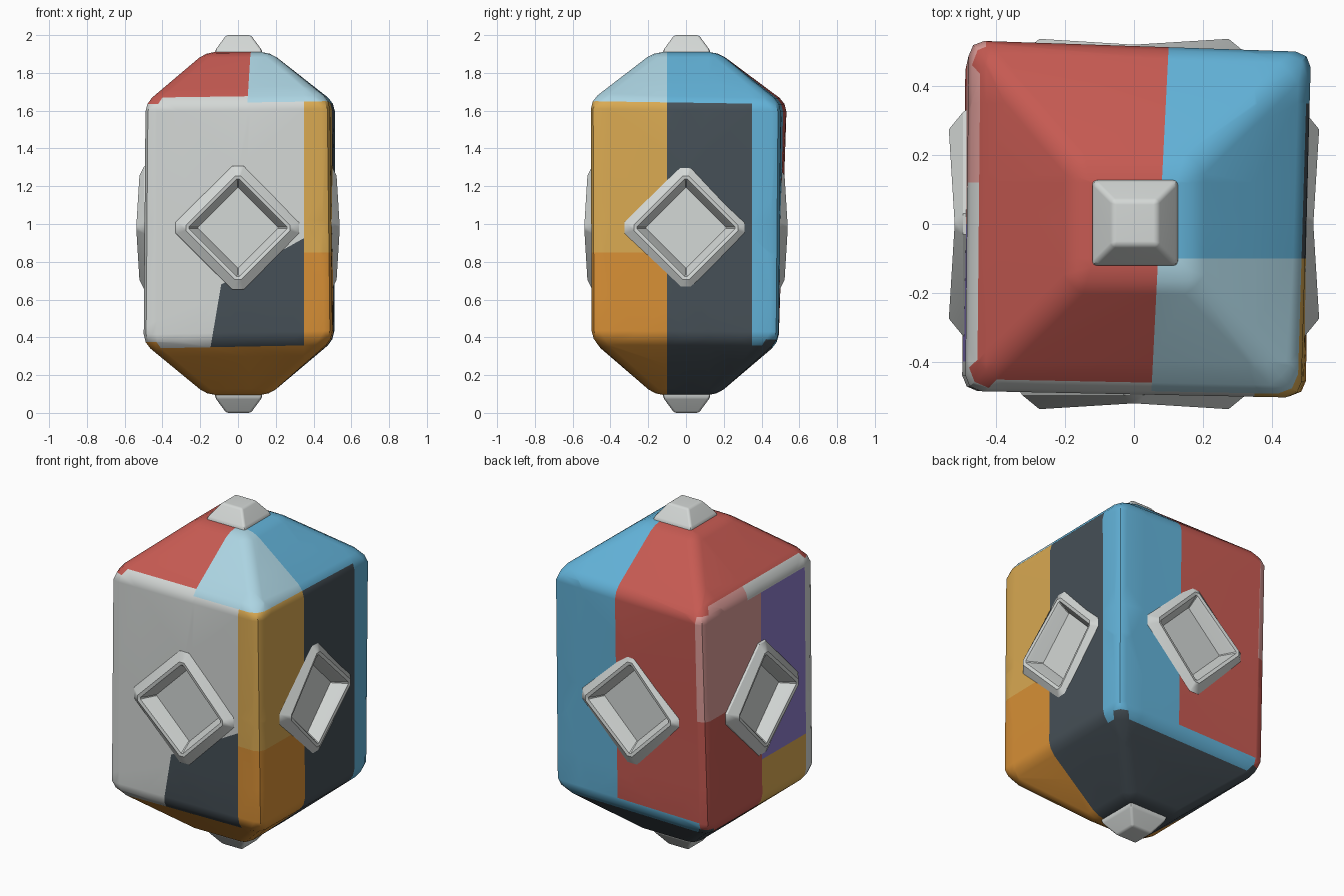
import bpy, bmesh, math
from mathutils import Vector, Matrix

cube = bpy.data.objects.get("Cube")
if cube:
    bpy.data.objects.remove(cube, do_unlink=True)


def material(name, rgb):
    """Flat colour from 0-255 display values, stored as linear."""
    lin = [((c / 255 + 0.055) / 1.055) ** 2.4 for c in rgb] + [1]
    m = bpy.data.materials.new(name)
    m.use_nodes = True
    m.diffuse_color = lin
    m.node_tree.nodes["Principled BSDF"].inputs["Base Color"].default_value = lin
    return m


COLOURS = {
    "pale_grey": (212, 216, 214), "red": (198, 90, 82), "blue": (98, 178, 216),
    "light_blue": (172, 212, 226), "slate": (70, 80, 87), "ochre": (218, 170, 82),
    "orange": (216, 144, 54), "purple": (142, 124, 204), "pink": (220, 156, 152),
}
MATS = {n: material(n, c) for n, c in COLOURS.items()}
INDEX = {n: i for i, n in enumerate(MATS)}


def finish(bm, name, mats, angle=35):
    me = bpy.data.meshes.new(name)
    bm.to_mesh(me)
    bm.free()
    ob = bpy.data.objects.new(name, me)
    bpy.context.collection.objects.link(ob)
    for m in mats:
        me.materials.append(m)
    bpy.ops.object.select_all(action='DESELECT')
    ob.select_set(True)
    bpy.context.view_layer.objects.active = ob
    bpy.ops.object.shade_smooth_by_angle(angle=math.radians(angle))
    mod = ob.modifiers.new("soft_edges", 'WEIGHTED_NORMAL')
    mod.keep_sharp = True
    return ob


def bridge(bm, rings):
    """Skin a list of closed rings of points; returns the vertex rings."""
    vr = [[bm.verts.new(p) for p in r] for r in rings]
    for a, b in zip(vr, vr[1:]):
        n = len(a)
        for i in range(n):
            j = (i + 1) % n
            bm.faces.new((a[i], a[j], b[j], b[i]))
    return vr


def square(h, z, x=0, y=0):
    return [(x - h, y - h, z), (x + h, y - h, z), (x + h, y + h, z), (x - h, y + h, z)]


def solid(rings, bevel):
    bm = bmesh.new()
    vr = bridge(bm, rings)
    bm.faces.new(vr[0][::-1])
    bm.faces.new(vr[-1])
    bmesh.ops.bevel(bm, geom=bm.edges[:], offset=bevel, segments=2,
                    profile=0.5, affect='EDGES', clamp_overlap=True)
    bmesh.ops.recalc_face_normals(bm, faces=bm.faces[:])
    return bm


def cut(bm, point, normal, faces=None):
    faces = bm.faces[:] if faces is None else faces
    edges = {e for f in faces for e in f.edges}
    verts = {v for f in faces for v in f.verts}
    bmesh.ops.bisect_plane(bm, geom=list(verts) + list(edges) + list(faces),
                           plane_co=point, plane_no=normal, dist=0.0001)


# Body: a slightly uneven block with a cut-off pyramid at each end
lower = [(-.5, -.485, .37), (.5, -.5, .39), (.51, .49, .385), (-.49, .49, .37)]
upper = [(-.49, -.485, 1.64), (.485, -.505, 1.655), (.515, .5, 1.64), (-.48, .535, 1.64)]
body = solid([square(.165, .095), lower, upper, square(.17, 1.91)], .045)

# Seams between the painted areas
MID = .98
SEAMS = [((.35, 0, 0), (1, 0, 0)), ((-.43, 0, 0), (1, 0, 0)),
         ((.075, 0, 0), (1, -.05, 0)), ((0, -.1, 0), (0, 1, 0)),
         ((0, .35, 0), (0, 1, 0)), ((0, -.4, 0), (0, 1, 0)),
         ((0, 0, 0), (0, 1, 0)), ((0, .12, 0), (0, 1, 0)),
         ((0, 0, .85), (0, 0, 1)), ((0, 0, 1.02), (0, 0, 1)), ((0, 0, .62), (0, 0, 1))]
for p, n in SEAMS:
    cut(body, p, n)

# Slanted patch seams on the front
PATCH = [((-.14, 0, .38), Vector((1, 0, -.17))), ((.34, 0, .92), Vector((.56, 0, -1)))]
for p, n in PATCH:
    cut(body, p, n, [f for f in body.faces if f.normal.y < -.3 and abs(f.normal.z) < .6])

# Diamond openings behind the four frames
OPEN = .3
for turn in range(4):
    rot = Matrix.Rotation(turn * math.pi / 2, 3, 'Z')
    out, side = rot @ Vector((0, -1, 0)), rot @ Vector((1, 0, 0))
    for sx in (-1, 1):
        for sz in (-1, 1):
            body.normal_update()
            wall = [f for f in body.faces if f.normal.dot(out) > .95]
            cut(body, side * sx * OPEN + Vector((0, 0, MID)),
                side * sx + Vector((0, 0, sz)), wall)
    body.normal_update()
    hole = []
    for f in body.faces:
        c = f.calc_center_median()
        if f.normal.dot(out) > .95 and abs(c.dot(side)) + abs(c.z - MID) < OPEN:
            hole.append(f)
    bmesh.ops.delete(body, geom=hole, context='FACES')


def body_colour(c, n):
    right_part = c.x - .05 * c.y > .075
    if n.z > .6:                                  # upper pyramid
        if not right_part:
            return "red"
        return "light_blue" if c.y < -.1 else "blue"
    if n.z < -.6:                                 # lower pyramid
        return "orange" if c.y < -.1 else "slate"
    if c.x > .35:                                 # left wall and its corners
        if c.y < -.1:
            return "ochre" if c.z > .85 else "orange"
        return "slate" if c.y < .35 else "blue"
    if c.y < -.4:                                 # front wall
        inside = all((c - Vector(p)).dot(Vector((d.x, 0, d.z))) > 0 for p, d in PATCH)
        return "slate" if inside else "pale_grey"
    if c.x < -.43:                                # right wall and its back corner
        if n.z > .12 and c.y < .12:
            return "pale_grey"
        if c.y > 0:
            return "pink" if c.z > 1.02 else "red"
        return "purple" if c.z > .62 else "ochre"
    if right_part or n.z < -.12:                  # back wall
        return "blue"
    return "red"


body.normal_update()
for f in body.faces:
    f.material_index = INDEX[body_colour(f.calc_center_median(), f.normal)]
finish(body, "body", MATS.values())

# End caps
for name, flip in (("top_cap", 1), ("bottom_cap", -1)):
    rings = [square(h, 1 + flip * z, .003, .003)
             for h, z in ((.125, .89), (.125, .918), (.065, 1.0))]
    finish(solid(rings, .012), name, [MATS["pale_grey"]])


# Diamond frames with a sunken panel
def diamond(r, c, wide, tall):
    """Diamond ring with clipped corners; depth differs at sides and tips."""
    pts = []
    for k in range(4):
        a = k * math.pi / 2
        d = Vector((math.cos(a), 0, math.sin(a)))
        p = Vector((-math.sin(a), 0, math.cos(a)))
        depth = Vector((0, -(tall if k % 2 else wide), MID))
        pts += [d * (r - c) - p * c + depth, d * (r - c) + p * c + depth]
    return pts


RINGS = [(.375, .03, .465, .465), (.355, .03, .497, .497), (.29, .015, .538, .522),
         (.265, .006, .533, .519), (.255, .004, .52, .51), (.215, .003, .45, .45)]
for turn, name in enumerate(("front", "left", "back", "right")):
    bm = bmesh.new()
    vr = bridge(bm, [diamond(*r) for r in RINGS])
    floor = bm.faces.new(vr[-1])
    bmesh.ops.recalc_face_normals(bm, faces=bm.faces[:])
    bm.normal_update()
    if floor.normal.y > 0:
        bmesh.ops.reverse_faces(bm, faces=bm.faces[:])
    bmesh.ops.rotate(bm, verts=bm.verts[:], cent=(0, 0, 0),
                     matrix=Matrix.Rotation(turn * math.pi / 2, 3, 'Z'))
    finish(bm, name + "_frame", [MATS["pale_grey"]], 30)
